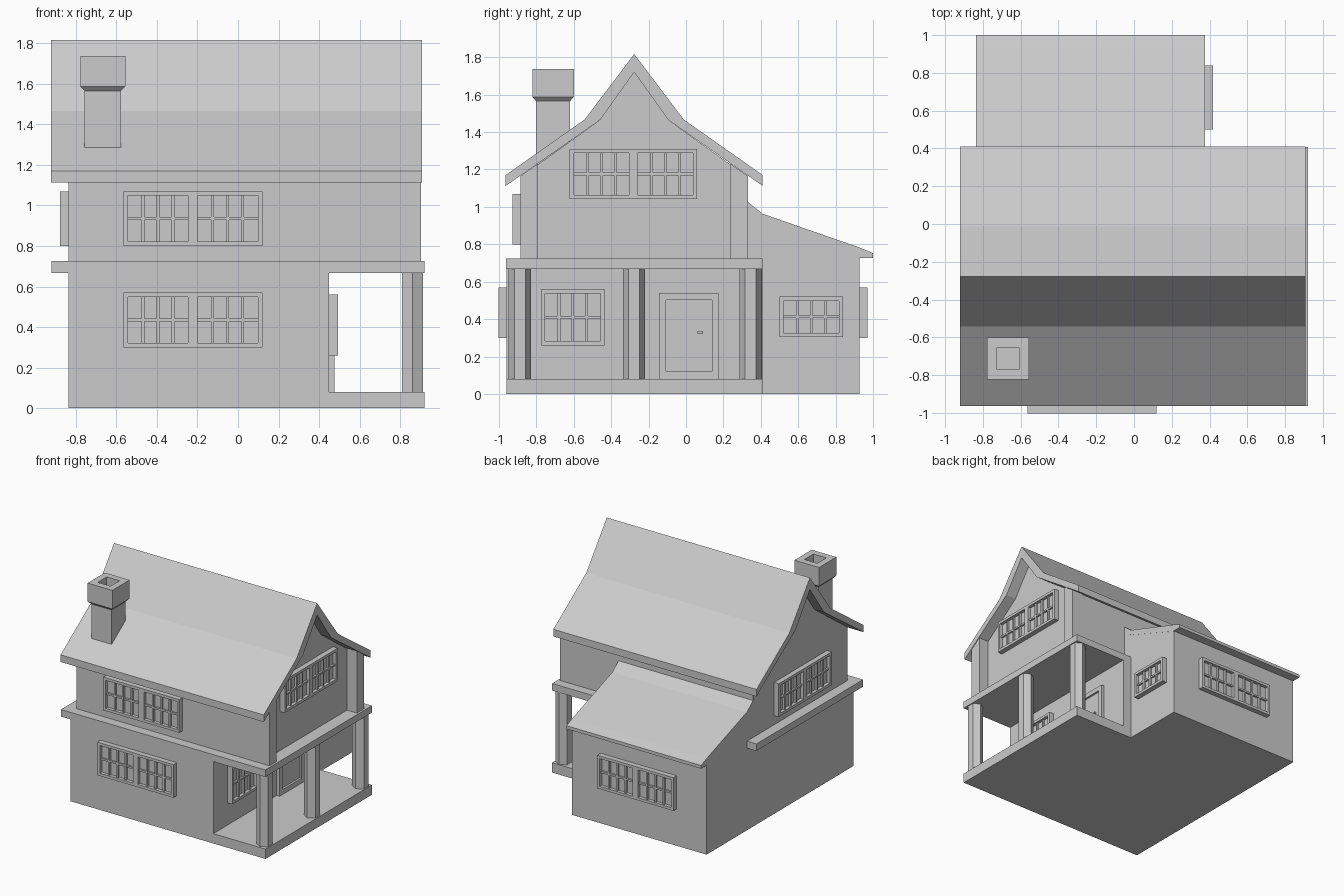
import bpy, bmesh, math
from mathutils import Matrix, Vector

cube = bpy.data.objects.get("Cube")
if cube:
    bpy.data.objects.remove(cube, do_unlink=True)

plaster = bpy.data.materials.new("light_grey")
plaster.use_nodes = True
GREY = (0.6, 0.6, 0.6, 1)
plaster.diffuse_color = GREY
plaster.node_tree.nodes["Principled BSDF"].inputs["Base Color"].default_value = GREY


def finish(name, bm):
    bmesh.ops.recalc_face_normals(bm, faces=bm.faces)
    mesh = bpy.data.meshes.new(name)
    bm.to_mesh(mesh)
    bm.free()
    mesh.materials.append(plaster)
    obj = bpy.data.objects.new(name, mesh)
    bpy.context.collection.objects.link(obj)
    return obj


def add_box(bm, x, y, z):
    size = Matrix.Diagonal((x[1] - x[0], y[1] - y[0], z[1] - z[0], 1))
    mid = Vector((sum(x) / 2, sum(y) / 2, sum(z) / 2))
    bmesh.ops.create_cube(bm, size=1, matrix=Matrix.Translation(mid) @ size)


def box(name, x, y, z):
    bm = bmesh.new()
    add_box(bm, x, y, z)
    return finish(name, bm)


def prism(name, profile, x):
    """Extrude a (y, z) profile along x."""
    bm = bmesh.new()
    face = bm.faces.new([bm.verts.new((x[0], y, z)) for y, z in profile])
    ext = bmesh.ops.extrude_face_region(bm, geom=[face])
    verts = [v for v in ext["geom"] if isinstance(v, bmesh.types.BMVert)]
    bmesh.ops.translate(bm, verts=verts, vec=(x[1] - x[0], 0, 0))
    return finish(name, bm)


def panel(axis, sign, wall):
    """Return a function adding boxes by (along, depth out of wall, height)."""
    def add(bm, u, d, z):
        out = sorted(wall + sign * k for k in d)
        add_box(bm, *((out, u, z) if axis == "x" else (u, out, z)))
    return add


def window(name, axis, sign, wall, u, z, sashes, border=0.022, depth=0.042):
    """Framed window: each sash has four by two panes set behind thin bars."""
    add = panel(axis, sign, wall)
    bm = bmesh.new()
    gap, bar = 0.046, 0.014
    add(bm, u, (-0.01, 0.015), z)
    add(bm, u, (0, depth), (z[0], z[0] + border))
    add(bm, u, (0, depth), (z[1] - border, z[1]))
    inner = (z[0] + border, z[1] - border)
    add(bm, (u[0], u[0] + border), (0, depth), inner)
    add(bm, (u[1] - border, u[1]), (0, depth), inner)
    width = (u[1] - u[0] - 2 * border - gap * (sashes - 1)) / sashes
    mid = sum(z) / 2
    for s in range(sashes):
        start = u[0] + border + s * (width + gap)
        if s:
            add(bm, (start - gap, start), (0, depth), inner)
        for i in range(1, 4):
            c = start + width * i / 4
            add(bm, (c - bar / 2, c + bar / 2), (0, 0.032), inner)
        add(bm, (start, start + width), (0, 0.03), (mid - bar / 2, mid + bar / 2))
    return finish(name, bm)


# Ground floor, porch and the slab between floors
box("ground_floor", (-0.835, 0.45), (-0.96, 0.408), (0, 0.7))
box("porch_floor", (0.44, 0.92), (-0.96, 0.408), (0, 0.08))
box("floor_slab", (-0.92, 0.92), (-0.963, 0.408), (0.668, 0.725))
for label, y in (("front", -0.888), ("middle", -0.278), ("back", 0.345)):
    bm = bmesh.new()
    bmesh.ops.create_cone(bm, cap_ends=True, segments=6, radius1=0.06, radius2=0.06,
                          depth=0.6, matrix=Matrix.Translation((0.86, y, 0.375)))
    finish(label + "_porch_post", bm)

# Upper floor with gable ends, and its corner posts on the porch side
RIDGE = -0.277
half_wall = [(0.608, 0.7), (0.608, 1.16), (0.182, 1.465)]
wall = [(RIDGE - y, z) for y, z in half_wall] + [(RIDGE, 1.72)]
wall += [(RIDGE + y, z) for y, z in reversed(half_wall)]
prism("upper_floor", wall, (-0.835, 0.815))
for label, s in (("front", -1), ("back", 1)):
    post = [(RIDGE + s * y, z) for y, z in
            ((0.608, 0.7), (0.608, 1.165), (0.515, 1.23), (0.515, 0.7))]
    prism(label + "_corner_post", post, (0.8, 0.903))

# Flared main roof shell
outer = [(0.687, 1.17), (0.265, 1.467)]
under = [(0.182, 1.465), (0.687, 1.112)]
shell = [(RIDGE - y, z) for y, z in outer] + [(RIDGE, 1.817)]
shell += [(RIDGE + y, z) for y, z in reversed(outer)]
shell += [(RIDGE + y, z) for y, z in reversed(under)] + [(RIDGE, 1.72)]
shell += [(RIDGE - y, z) for y, z in under]
prism("main_roof", shell, (-0.922, 0.907))

# Rear annex with its lean-to roof
prism("annex", [(0.3, 0), (0.3, 1.0), (0.33, 1.0), (0.41, 0.94), (0.928, 0.76), (0.928, 0)],
      (-0.835, 0.375))
prism("annex_roof", [(0.32, 1.035), (0.41, 0.963), (0.93, 0.782), (1.0, 0.753), (1.0, 0.727),
                     (0.92, 0.727), (0.41, 0.92), (0.32, 0.98)], (-0.836, 0.376))

# Chimney with a flared, hollow cap
cx, cy = -0.667, -0.711
box("chimney_stack", (cx - 0.09, cx + 0.09), (cy - 0.09, cy + 0.09), (1.2, 1.58))
bm = bmesh.new()
rings = []
for r, z in ((0.09, 1.565), (0.111, 1.587), (0.111, 1.738), (0.058, 1.738), (0.058, 1.63)):
    rings.append([bm.verts.new((cx + r * a, cy + r * b, z))
                  for a, b in ((-1, -1), (1, -1), (1, 1), (-1, 1))])
for low, high in zip(rings, rings[1:]):
    for i in range(4):
        j = (i + 1) % 4
        bm.faces.new((low[i], low[j], high[j], high[i]))
bm.faces.new(rings[0])
bm.faces.new(rings[-1])
finish("chimney_cap", bm)

# Windows
WIDE = (-0.565, 0.12)
GABLE = (-0.622, 0.06)
window("front_lower_window", "y", -1, -0.96, WIDE, (0.3, 0.57), 2)
window("front_upper_window", "y", -1, -0.885, WIDE, (0.8, 1.07), 2)
window("back_window", "y", 1, 0.928, WIDE, (0.3, 0.57), 2)
window("left_gable_window", "x", 1, 0.815, GABLE, (1.042, 1.31), 2)
window("right_gable_window", "x", -1, -0.835, GABLE, (0.8, 1.07), 2)
window("porch_window", "x", 1, 0.45, (-0.775, -0.435), (0.26, 0.56), 1)
window("annex_window", "x", 1, 0.375, (0.5, 0.84), (0.305, 0.52), 1)

# Front door on the porch: frame, leaf and handle
add = panel("x", 1, 0.45)
bm = bmesh.new()
add(bm, (-0.145, -0.108), (-0.01, 0.027), (0.08, 0.54))
add(bm, (0.138, 0.175), (-0.01, 0.027), (0.08, 0.54))
add(bm, (-0.108, 0.138), (-0.01, 0.027), (0.503, 0.54))
add(bm, (-0.108, 0.138), (-0.01, 0.027), (0.08, 0.12))
finish("door_frame", bm)
box("door_leaf", (0.44, 0.46), (-0.108, 0.138), (0.12, 0.503))
box("door_handle", (0.455, 0.475), (0.062, 0.092), (0.32, 0.336))
